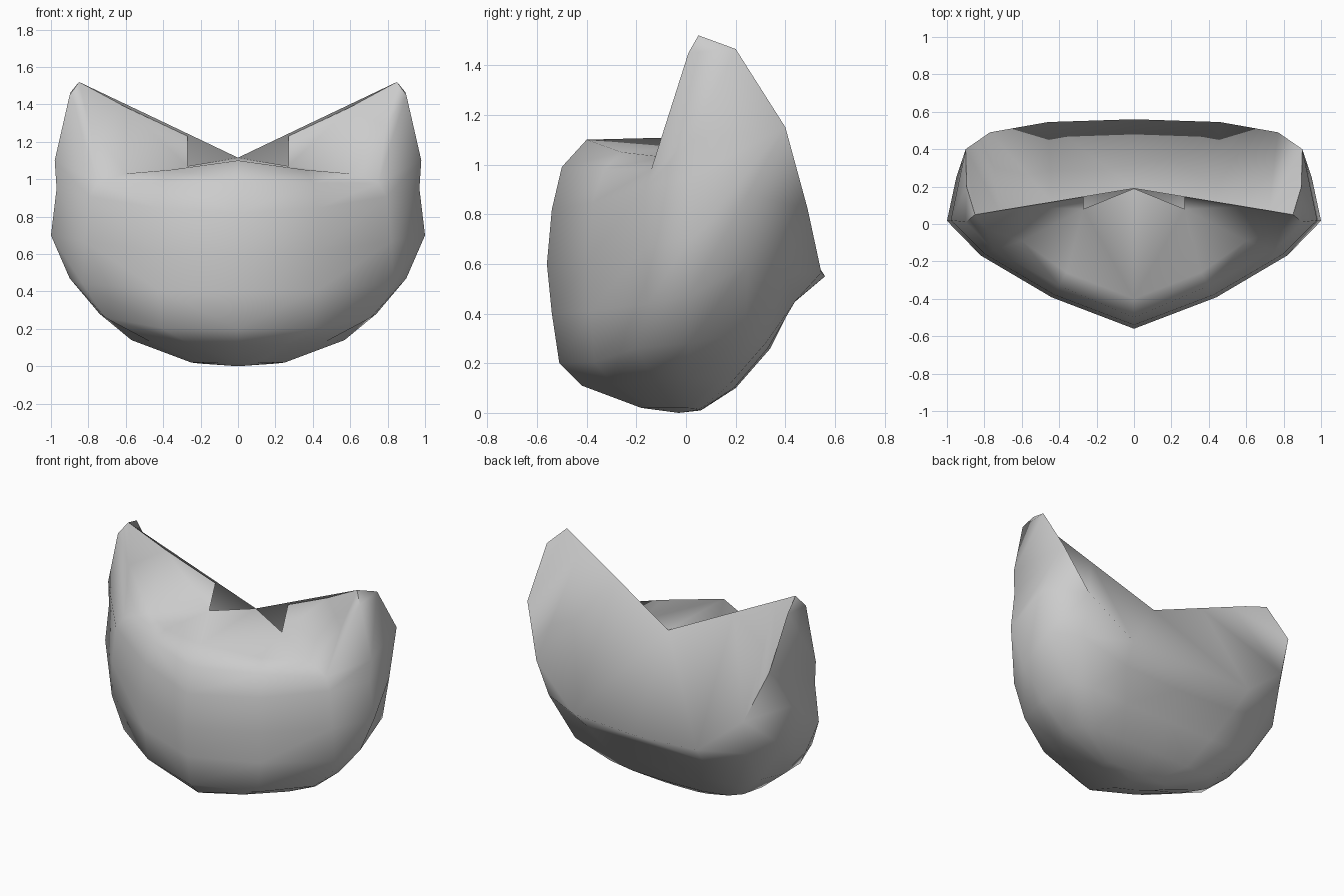
import bpy, bmesh, math

if "Cube" in bpy.data.objects:
    bpy.data.objects.remove(bpy.data.objects["Cube"])

# Half outline in plan, from front centre round the side to back centre
OUTLINE = [(0, -1), (.44, -.70), (.82, -.30), (1, .03),
           (.91, .65), (.77, .875), (.46, .97), (0, 1)]

# Bowl levels: half width, front depth, back depth, z at front, side, back
LEVELS = [(.25, .18, .06, .02, .02, .01),
          (.57, .42, .20, .11, .14, .10),
          (.74, .51, .34, .20, .28, .26),
          (.90, .54, .43, .40, .47, .44),
          (1.0, .56, .56, .60, .70, .55),
          (.97, .54, .50, .82, .95, .78)]

# Bowl points that leave the plain rule: (level, column) -> position
ADJUST = {(2, 1): (.41, -.37, .205), (2, 2): (.71, -.20, .26),
          (2, 4): (.72, .24, .32), (2, 5): (.60, .32, .28),
          (3, 1): (.43, -.385, .41), (3, 2): (.83, -.155, .44),
          (3, 4): (.90, .25, .60), (3, 5): (.74, .40, .56), (3, 6): (.43, .44, .45),
          (4, 4): (.95, .25, .88), (4, 5): (.77, .49, .82), (4, 6): (.46, .545, .565)}

# Front shoulder, first four columns of the outline
SHOULDER = [(0, -.50, .99), (.40, -.33, .98), (.75, -.14, .98), (.98, .02, 1.1)]

# Ears, floor between them and the edges of the back plate
UPPER = {
    'floor_front': (0, -.40, 1.10), 'floor_side': (.36, -.26, 1.05),
    'notch': (0, .19, 1.115),
    'inner_low': (.27, .08, 1.07), 'inner_top': (.27, .146, 1.23),
    'ear_low': (.60, -.09, 1.03), 'ear_top': (.60, .092, 1.385),
    'ear_front': (.79, -.03, 1.28), 'ear_side': (.90, .01, 1.45),
    'ear_back': (.895, .20, 1.465), 'plate_side': (.90, .40, 1.15),
    'tip': (.85, .05, 1.52), 'ridge_out': (.72, .071, 1.458),
    'ridge_in': (.44, .117, 1.325),
}

bm = bmesh.new()


def level(n, xs, yf, yb, zf, zs, zb):
    row = []
    for i, (x, y) in enumerate(OUTLINE[:4] if n == 5 else OUTLINE):
        z0, t = (zf, x ** 2) if y < 0 else (zb, x ** 4)
        p = (x * xs, y * (yf if y < 0 else yb), z0 + (zs - z0) * t)
        row.append(bm.verts.new(ADJUST.get((n, i), p)))
    return row


# Rounded bowl closed by a pole at the bottom; upper levels only at the front
rows = [level(n, *l) for n, l in enumerate(LEVELS)]
rows.append([bm.verts.new(p) for p in SHOULDER])
pole = bm.verts.new((0, -.03, 0))
for i in range(7):
    bm.faces.new((pole, rows[0][i + 1], rows[0][i]))
for a, b in zip(rows, rows[1:]):
    for i in range(len(b) - 1):
        bm.faces.new((a[i], a[i + 1], b[i + 1], b[i]))

# Upper shell: the other corners come from the bowl
v = {k: bm.verts.new(p) for k, p in UPPER.items()}
v.update(zip(('f0', 'f1', 'f2', 's'), rows[6]))
v.update(zip(('s4', 'b3', 'b2', 'b1', 'b0'), rows[4][3:]))
v['s5'] = rows[5][3]
FACES = [  # floor
         'f0 f1 floor_side floor_front', 'f1 f2 ear_low floor_side',
         'floor_front floor_side inner_low notch',
         'floor_side ear_low inner_low',
         # ear
         'inner_low ear_low ear_top inner_top', 'ear_low f2 ear_front ear_top',
         'ear_top ear_front tip', 'f2 s ear_side ear_front',
         'ear_front ear_side tip', 'ear_side ear_back tip',
         # side
         's4 b3 plate_side s5', 'b3 b2 plate_side', 's5 plate_side s',
         's plate_side ear_back ear_side',
         # back plate
         'plate_side ridge_out tip ear_back', 'plate_side b2 ridge_out',
         'b2 b1 ridge_in ridge_out', 'b1 b0 notch ridge_in']
for f in FACES:
    bm.faces.new([v[k] for k in f.split()])

# Mirror to the other side and weld the centre line
geom = bm.verts[:] + bm.edges[:] + bm.faces[:]
bmesh.ops.mirror(bm, geom=geom, axis='X', merge_dist=.001)
bmesh.ops.remove_doubles(bm, verts=bm.verts[:], dist=.001)
bmesh.ops.recalc_face_normals(bm, faces=bm.faces[:])

mesh = bpy.data.meshes.new('eared_shell')
bm.to_mesh(mesh)
bm.free()
shell = bpy.data.objects.new('eared_shell', mesh)
bpy.context.collection.objects.link(shell)

grey = bpy.data.materials.new('light_grey')
grey.diffuse_color = (.6, .6, .6, 1)
grey.use_nodes = True
grey.node_tree.nodes["Principled BSDF"].inputs["Base Color"].default_value = grey.diffuse_color
mesh.materials.append(grey)

bpy.context.view_layer.objects.active = shell
shell.select_set(True)
bpy.ops.object.shade_smooth_by_angle(angle=math.radians(85))
